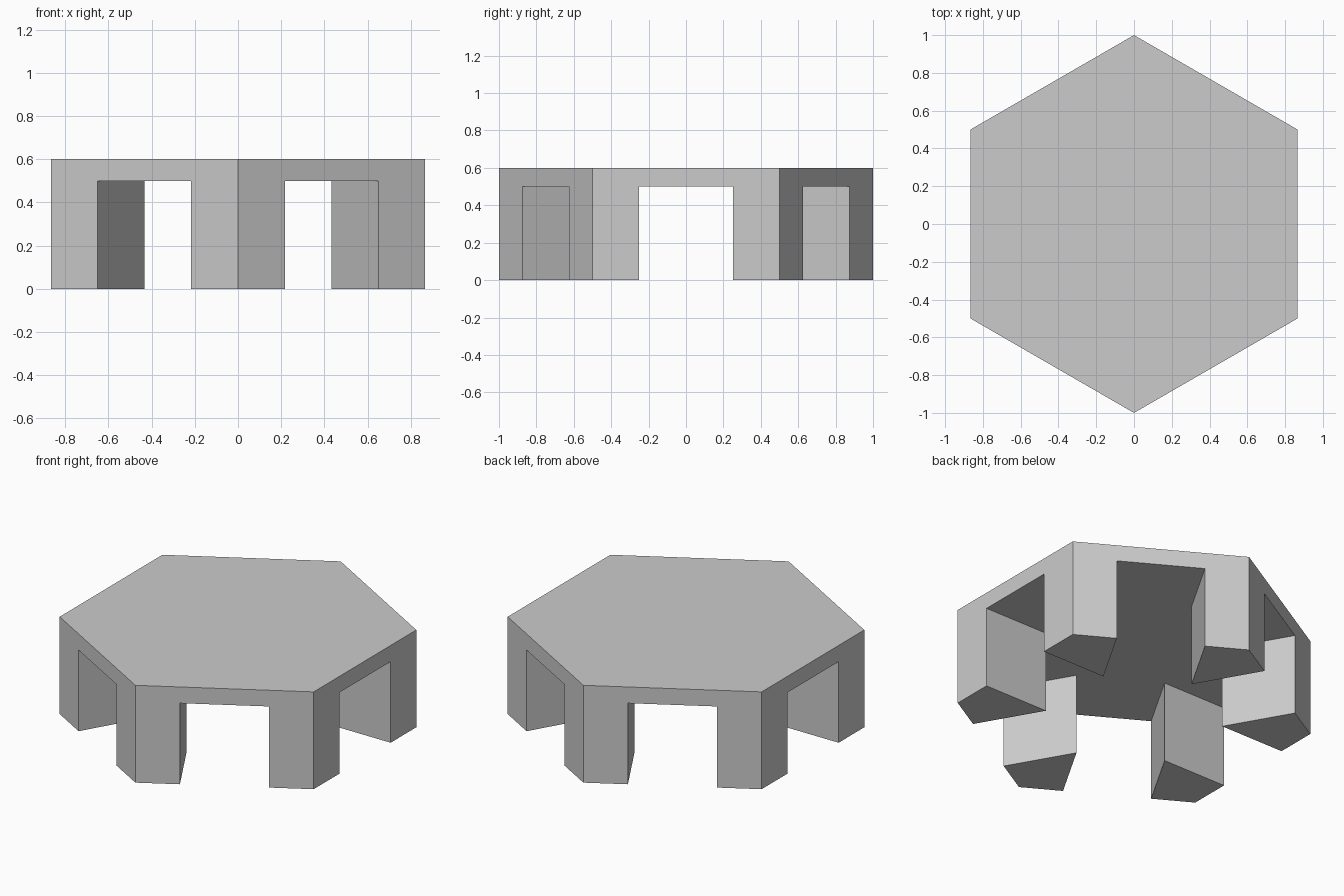
import bpy, bmesh, math
from mathutils import Vector

cube = bpy.data.objects.get("Cube")
if cube:
    bpy.data.objects.remove(cube, do_unlink=True)

SIDES = 6
HEIGHT = 0.6
UNDERSIDE = 0.5   # height of the underside of the top
LEG_SHARE = 0.25  # part of each side taken by a leg
LEG_DEPTH = 0.5   # leg tip, as a share of the corner radius

grey = bpy.data.materials.new("light grey")
grey.use_nodes = True
grey.diffuse_color = (0.6, 0.6, 0.6, 1)
grey.node_tree.nodes["Principled BSDF"].inputs["Base Color"].default_value = grey.diffuse_color

bm = bmesh.new()


def ring(points, z):
    return [bm.verts.new((p.x, p.y, z)) for p in points]


# Plan points: corners, leg ends along the sides, and inner leg tips
turns = [math.tau * i / SIDES + math.pi / 2 for i in range(SIDES)]
corners = [Vector((math.cos(a), math.sin(a))) for a in turns]
after = [c.lerp(corners[(i + 1) % SIDES], LEG_SHARE) for i, c in enumerate(corners)]
before = [c.lerp(corners[i - 1], LEG_SHARE) for i, c in enumerate(corners)]
tips = [c * LEG_DEPTH for c in corners]

top = ring(corners, HEIGHT)
foot = ring(corners, 0)
foot_after, foot_before, foot_tip = (ring(p, 0) for p in (after, before, tips))
high_after, high_before, high_tip = (ring(p, UNDERSIDE) for p in (after, before, tips))

# Flat top
bm.faces.new(top)

underside = []
for i in range(SIDES):
    j = (i + 1) % SIDES
    # Side wall with its opening
    bm.faces.new((top[i], foot[i], foot_after[i], high_after[i],
                  high_before[j], foot_before[j], foot[j], top[j]))
    # Kite-shaped foot and the two inner faces of the leg
    bm.faces.new((foot[i], foot_before[i], foot_tip[i], foot_after[i]))
    bm.faces.new((foot_after[i], foot_tip[i], high_tip[i], high_after[i]))
    bm.faces.new((foot_tip[i], foot_before[i], high_before[i], high_tip[i]))
    underside += [high_before[i], high_tip[i], high_after[i]]

# Star-shaped underside between the legs
bm.faces.new(underside)
bmesh.ops.recalc_face_normals(bm, faces=bm.faces)

mesh = bpy.data.meshes.new("hexagonal_table")
bm.to_mesh(mesh)
bm.free()
mesh.materials.append(grey)
table = bpy.data.objects.new("hexagonal_table", mesh)
bpy.context.collection.objects.link(table)
